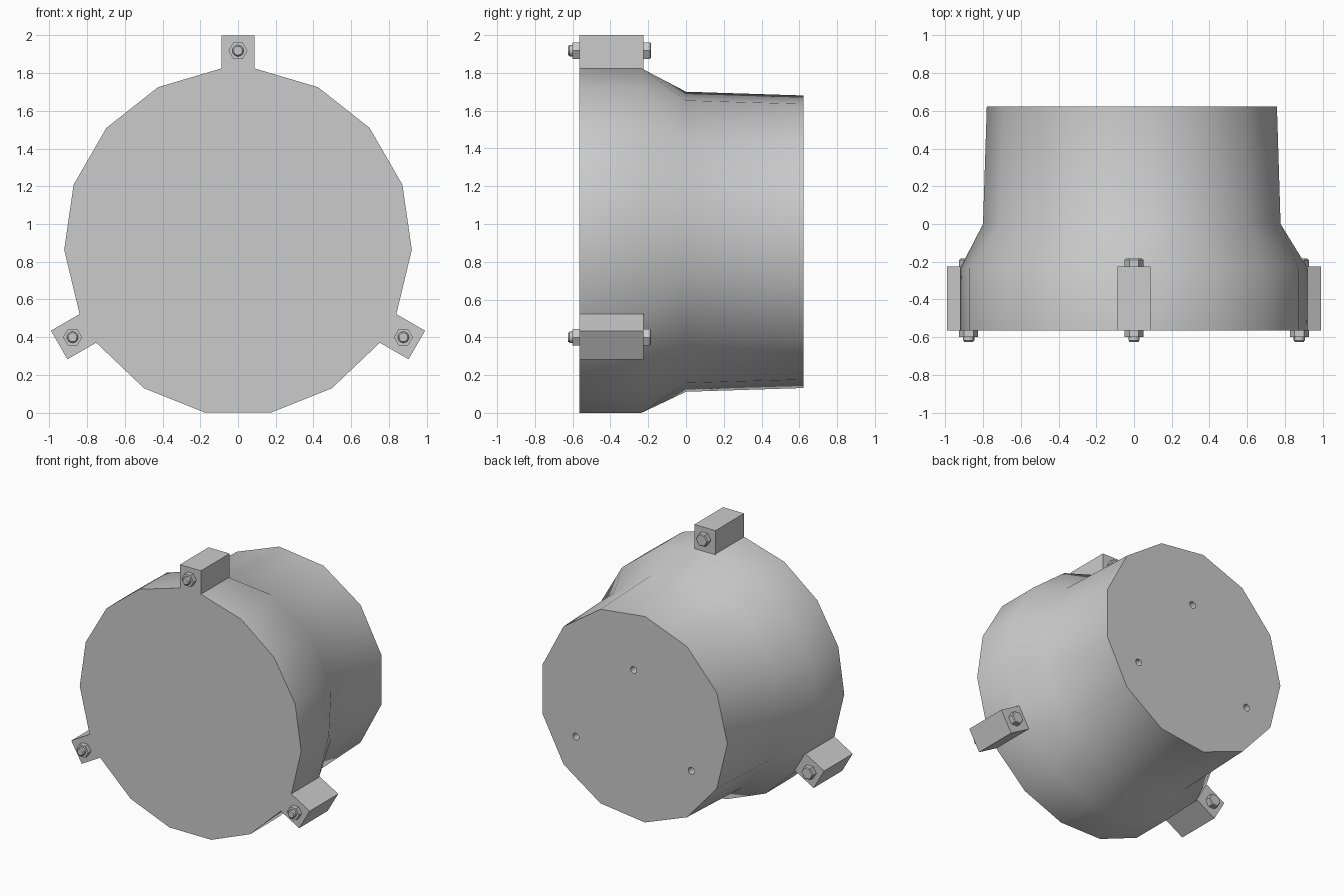
import bpy, bmesh, math
from mathutils import Matrix, Vector

if "Cube" in bpy.data.objects:
    bpy.data.objects.remove(bpy.data.objects["Cube"], do_unlink=True)

CZ = 0.906                     # height of the housing axis
FRONT, RIM, NECK, BACK = -0.565, -0.235, 0.0, 0.622
LUG_ANGLES = (90, 210, 330)
BOLT_R = 1.012

grey = bpy.data.materials.new("grey metal")
grey.use_nodes = True
grey.diffuse_color = (0.6, 0.6, 0.6, 1)
grey.node_tree.nodes["Principled BSDF"].inputs["Base Color"].default_value = (0.6, 0.6, 0.6, 1)


def finish(bm, name, smooth=None):
    bmesh.ops.recalc_face_normals(bm, faces=bm.faces)
    mesh = bpy.data.meshes.new(name)
    bm.to_mesh(mesh)
    bm.free()
    mesh.materials.append(grey)
    obj = bpy.data.objects.new(name, mesh)
    bpy.context.collection.objects.link(obj)
    bpy.ops.object.select_all(action='DESELECT')
    bpy.context.view_layer.objects.active = obj
    obj.select_set(True)
    if smooth:
        bpy.ops.object.shade_smooth_by_angle(angle=math.radians(smooth))
    return obj


def polar(angle, radius, y=0.0):
    a = math.radians(angle)
    return Vector((radius * math.cos(a), y, CZ + radius * math.sin(a)))


def prism(bm, sides, y0, y1, r0, r1, at):
    """Prism or cone frustum along y, centred on the x and z of a point."""
    rings = [[bm.verts.new((at.x + r * math.cos(i * math.tau / sides), y,
                            at.z + r * math.sin(i * math.tau / sides)))
              for i in range(sides)] for y, r in ((y0, r0), (y1, r1))]
    for ring in rings:
        bm.faces.new(ring)
    join(bm, *rings)


def join(bm, a, b):
    for i in range(len(a)):
        j = (i + 1) % len(a)
        bm.faces.new((a[i], a[j], b[j], b[i]))


# Housing: wide rim with a flat chord at each lug, tapering to a 13-sided neck
GAP = 5.6
step = (120 - 2 * GAP) / 5
wide = [90 + GAP + 120 * k + step * i for k in range(3) for i in range(6)]
narrow = [180 + 360 / 13 * (i - 3) for i in range(13)]

bm = bmesh.new()
loops = [[bm.verts.new(polar(a, r, y)) for a in angles] for angles, r, y in (
    (wide, 0.922, FRONT), (wide, 0.922, RIM), (narrow, 0.8, NECK), (narrow, 0.78, BACK))]
bm.faces.new(loops[0])
bm.faces.new(loops[3])
join(bm, loops[0], loops[1])
join(bm, loops[2], loops[3])


# Shoulder: triangles zipped between the two loops in order of angle
def mids(angles, which):
    ends = angles[1:] + [angles[0] + 360]
    return [((a + b) / 2, which) for a, b in zip(angles, ends)]


pos = [0, 0]
pair = (loops[1], loops[2])
for _, which in sorted(mids(wide, 0) + mids(narrow, 1)):
    here = [pair[k][pos[k] % len(pair[k])] for k in (0, 1)]
    pos[which] += 1
    bm.faces.new((here[0], here[1], pair[which][pos[which] % len(pair[which])]))
housing = finish(bm, "housing")

# Three small mounting holes in the back
bm = bmesh.new()
for x, z in ((0, 0.347), (-0.48, -0.283), (0.48, -0.283)):
    prism(bm, 12, BACK - 0.08, BACK + 0.05, 0.026, 0.026, Vector((x, 0, CZ + z)))
cutter = finish(bm, "hole_cutter")
cutter.hide_render = True
cut = housing.modifiers.new("holes", 'BOOLEAN')
cut.operation = 'DIFFERENCE'
cut.solver = 'EXACT'
cut.object = cutter
bpy.ops.object.select_all(action='DESELECT')
bpy.context.view_layer.objects.active = housing
housing.select_set(True)
bpy.ops.object.modifier_apply(modifier=cut.name)
bpy.data.objects.remove(cutter, do_unlink=True)
bpy.ops.object.shade_smooth_by_angle(angle=math.radians(35))

# Clamp lugs, each with a through bolt and nut
for angle, side in zip(LUG_ANGLES, ("top", "right", "left")):
    lug_in, lug_out, lug_back = 0.88, 1.094, -0.225
    bm = bmesh.new()
    bmesh.ops.create_cube(bm, size=1)
    size = Matrix.Diagonal((lug_out - lug_in, lug_back - FRONT, 0.175, 1))
    place = Matrix.Translation(polar(angle, (lug_in + lug_out) / 2, (FRONT + lug_back) / 2))
    turn = Matrix.Rotation(math.radians(-angle), 4, 'Y')
    bm.transform(place @ turn @ size)
    finish(bm, side + "_lug")

    at = polar(angle, BOLT_R)
    bm = bmesh.new()
    prism(bm, 6, lug_back, -0.19, 0.05, 0.05, at)
    prism(bm, 6, -0.19, -0.184, 0.05, 0.043, at)
    finish(bm, side + "_bolt_head")
    bm = bmesh.new()
    prism(bm, 6, -0.6, FRONT, 0.05, 0.05, at)
    finish(bm, side + "_nut")
    bm = bmesh.new()
    prism(bm, 16, -0.616, -0.59, 0.03, 0.03, at)
    prism(bm, 16, -0.624, -0.616, 0.023, 0.03, at)
    finish(bm, side + "_bolt_end", 35)
